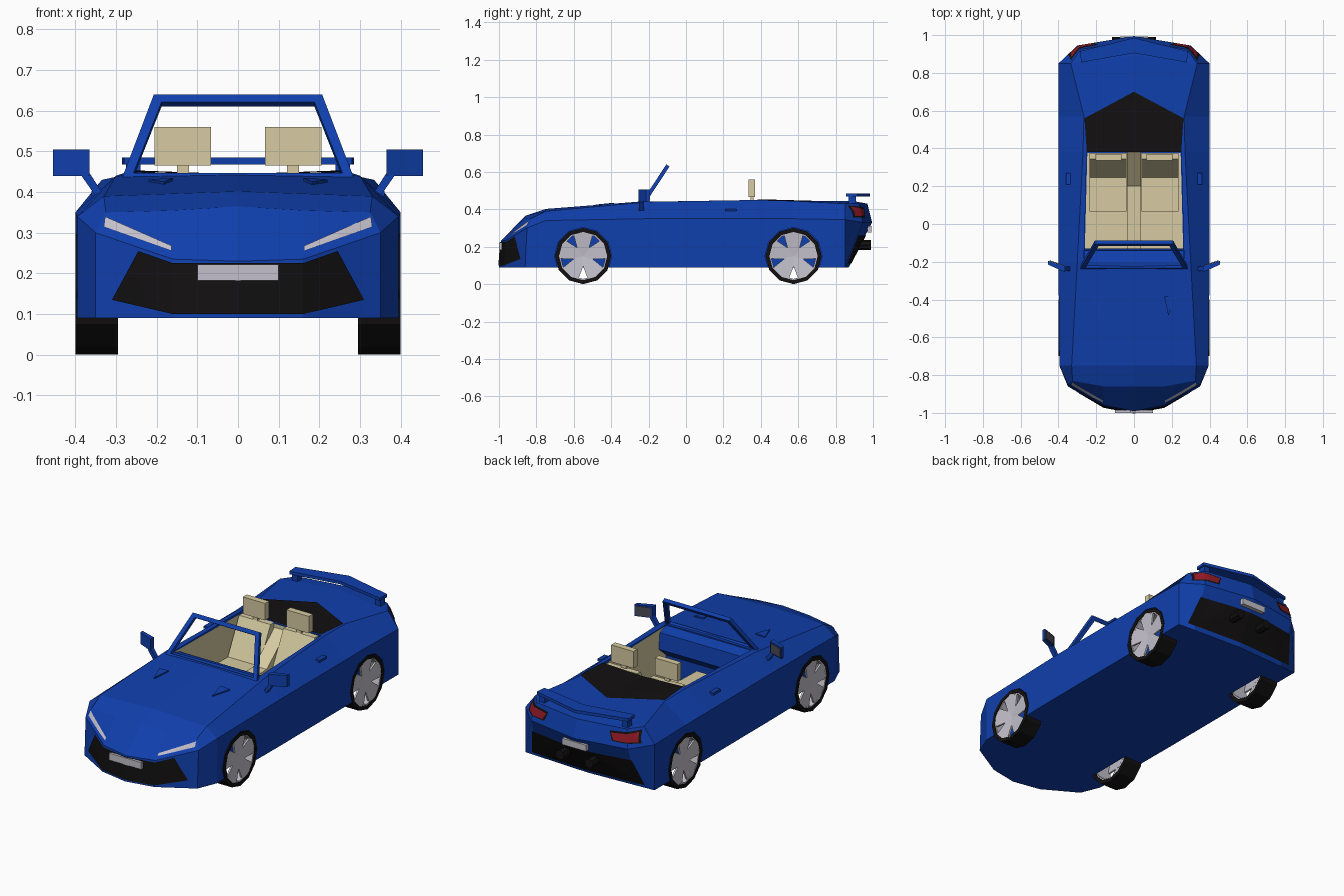
import bpy, bmesh, math
from mathutils import Vector
from mathutils.bvhtree import BVHTree

if "Cube" in bpy.data.objects:
    bpy.data.objects.remove(bpy.data.objects["Cube"])

def material(name, *rgb):
    m = bpy.data.materials.new(name)
    m.diffuse_color = (*rgb, 1)
    m.use_nodes = True
    m.node_tree.nodes["Principled BSDF"].inputs["Base Color"].default_value = m.diffuse_color
    return m

BLUE = material("blue_paint", .005, .05, .42)
BLACK = material("black", .006, .005, .005)
CREAM = material("cream", .68, .6, .36)
SILVER = material("silver", .55, .53, .6)
RED = material("red", .3, .01, .02)
GLASS = material("mirror_grey", .07, .07, .09)

def finish(name, bm, mat):
    me = bpy.data.meshes.new(name)
    bm.to_mesh(me)
    bm.free()
    ob = bpy.data.objects.new(name, me)
    bpy.context.collection.objects.link(ob)
    me.materials.append(mat)
    return ob

def build(verts, faces, mirror=True):
    bm = bmesh.new()
    for s in ((1, -1) if mirror else (1,)):
        vs = [bm.verts.new((s * v[0], v[1], v[2])) for v in verts]
        for f in faces:
            bm.faces.new([vs[i] for i in f])
    bmesh.ops.remove_doubles(bm, verts=bm.verts, dist=1e-5)
    bmesh.ops.recalc_face_normals(bm, faces=bm.faces)
    return bm

def prism(name, pts, vec, mat, mirror=True):
    n = len(pts)
    pts = [Vector(p) for p in pts]
    verts = pts + [p + Vector(vec) for p in pts]
    faces = [range(n), range(n, 2 * n)]
    faces += [(i, (i + 1) % n, n + (i + 1) % n, n + i) for i in range(n)]
    return finish(name, build(verts, faces, mirror), mat)

def box(name, x, y, z, mat, mirror=True):
    pts = [(a, b, z[0]) for a, b in ((x[0], y[0]), (x[1], y[0]), (x[1], y[1]), (x[0], y[1]))]
    return prism(name, pts, (0, 0, z[1] - z[0]), mat, mirror)

def lathe(name, profile, y, z, mat, n=12):
    """Closed (radius, x) profile turned about an axle along x."""
    k = len(profile)
    verts = [(x, y + r * math.sin(2 * math.pi * i / n), z - r * math.cos(2 * math.pi * i / n))
             for i in range(n) for r, x in profile]
    faces = [(i * k + j, i * k + (j + 1) % k, (i + 1) % n * k + (j + 1) % k, (i + 1) % n * k + j)
             for i in range(n) for j in range(k)]
    return finish(name, build(verts, faces), mat)

# Body: three half rings (sill, belt, shoulder) from front centre to rear centre
sill = [(0, -1, .09), (.16, -.97, .09), (.35, -.86, .09), (.395, -.75, .09), (.4, -.2, .09),
        (.4, .38, .09), (.4, .57, .09), (.4, .85, .09), (.3, .855, .09), (0, .87, .09)]
belt = [(0, -.99, .23), (.16, -.96, .235), (.35, -.85, .3), (.395, -.75, .34), (.4, -.2, .35),
        (.4, .38, .35), (.4, .57, .35), (.4, .85, .345), (.3, .945, .33), (0, .995, .33)]
shoulder = [(0, -.86, .365), (.16, -.86, .355), (.325, -.83, .35), (.33, -.75, .39), (.3, -.2, .44),
            (.27, .38, .45), (.265, .57, .445), (.335, .85, .43), (.28, .925, .43), (0, .97, .43)]
spine = [(0, -.75, .402), (0, -.2, .445), (0, .38, .44), (0, .65, .44), (0, .89, .445)]
n = len(sill)
faces = [range(n)]
for r in (0, n):
    faces += [(r + i, r + i + 1, r + n + i + 1, r + n + i) for i in range(n - 1)]
c, t = 2 * n, 3 * n
faces += [(c, c + 1, c + 2, c + 3, t)]
faces += [(c + 3 + i, c + 4 + i, t + 1 + i, t + i) for i in range(4)]
faces += [(c + 7, c + 8, c + 9, t + 4)]
bm = build(sill + belt + shoulder + spine, faces)
tree = BVHTree.FromBMesh(bm)
body = finish("body", bm, BLUE)

# Cut the cockpit and wheel arches out of the body
WHEELS = {"front": -.55, "rear": .575}
cutters = [prism("cockpit_cutter", [(-.265, -.2, .15), (.265, -.2, .15), (.25, .38, .15), (-.25, .38, .15)],
                 (0, 0, .5), BLUE, False)]
for end, y in WHEELS.items():
    circle = [(.285, y + .153 * math.sin(math.pi * i / 6), .15 - .153 * math.cos(math.pi * i / 6)) for i in range(12)]
    cutters.append(prism(end + "_arch_cutter", circle, (.2, 0, 0), BLUE))
for cut in cutters:
    cut.hide_render = True
    mod = body.modifiers.new(cut.name, 'BOOLEAN')
    mod.object, mod.operation, mod.solver = cut, 'DIFFERENCE', 'EXACT'
bpy.context.view_layer.update()
cut_mesh = bpy.data.meshes.new_from_object(body.evaluated_get(bpy.context.evaluated_depsgraph_get()))
body.modifiers.clear()
body.data = cut_mesh
for cut in cutters:
    bpy.data.objects.remove(cut)

# Panels laid on the body: outlines projected along an axis
def panel(name, pts, direction, mat, lift=.004):
    d = Vector(direction)
    bm = bmesh.new()
    for s in (1, -1):
        bm.faces.new([bm.verts.new((s * x, 0, w) if d.y else (s * x, w, 0)) for x, w in pts])
    bmesh.ops.triangulate(bm, faces=bm.faces)
    bmesh.ops.subdivide_edges(bm, edges=bm.edges, cuts=5, use_grid_fill=True)
    for v in bm.verts:
        start = v.co - d * 3 + Vector((.0004, 0, 0))
        hit = tree.ray_cast(start, d)[0] or tree.find_nearest(v.co + Vector((0, 0, .4)) * abs(d.z) - d * abs(d.y))[0]
        if d.y:
            v.co.y = hit.y
        else:
            v.co.z = hit.z
        v.co -= d * lift
    bmesh.ops.remove_doubles(bm, verts=bm.verts, dist=1e-5)
    bm.normal_update()
    for f in bm.faces:
        if f.normal.dot(d) > 0:
            f.normal_flip()
    return finish(name, bm, mat)

FRONT, BACK, TOP = (0, 1, 0), (0, -1, 0), (0, 0, -1)
panel("front_grille", [(0, .225), (.16, .225), (.245, .255), (.31, .135), (.16, .1), (0, .1)], FRONT, BLACK)
panel("headlights", [(.163, .256), (.33, .315), (.327, .34), (.163, .268)], FRONT, SILVER)
panel("tail_light_surround", [(.19, .408), (.335, .42), (.35, .357), (.21, .357)], BACK, BLACK)
panel("tail_lights", [(.2, .4), (.33, .412), (.34, .364), (.22, .364)], BACK, RED, .008)
panel("rear_diffuser", [(0, .26), (.31, .26), (.35, .11), (0, .11)], BACK, BLACK)
panel("soft_top_cover", [(0, .382), (.25, .382), (.262, .56), (0, .7)], TOP, BLACK)
box("front_plate", (-.1, .1), (-1, -.985), (.183, .222), SILVER, False)
box("rear_plate", (-.075, .075), (.97, .993), (.275, .31), SILVER, False)
prism("hood_vents", [(.16, -.385, .428), (.22, -.385, .424), (.182, -.485, .418)], (0, 0, .007), BLUE)

# Wheels: tyre, rim barrel and five wedge spokes
for end, y in WHEELS.items():
    lathe(end + "_tyres", [(.15, .295), (.15, .4), (.129, .4), (.129, .295)], y, .15, BLACK)
    lathe(end + "_rims", [(.13, .3), (.13, .396), (.122, .396), (.122, .3)], y, .15, SILVER)
    for k in range(5):
        a = 2 * math.pi * k / 5
        pt = lambda r, b, x: (x, y + r * math.sin(a + b), .15 + r * math.cos(a + b))
        prism(end + "_spokes", [pt(.02, -1.6, .375), pt(.127, -.42, .385), pt(.13, 0, .39),
                                pt(.127, .42, .385), pt(.02, 1.6, .375)], (.01, 0, 0), SILVER)

# Windscreen frame in a leaning plane
P = lambda x, t: (x, -.24 + .135 * t, .435 + .205 * t)
lean = (0, .017, -.011)
prism("windscreen_posts", [P(.285, 0), P(.207, 1), P(.188, .91), P(.257, .06)], lean, BLUE)
prism("windscreen_top_bar", [P(-.207, 1), P(.207, 1), P(.188, .91), P(-.188, .91)], lean, BLUE, False)
prism("windscreen_base_bar", [P(-.285, 0), P(.285, 0), P(.257, .06), P(-.257, .06)], lean, BLUE, False)

# Mirrors on slanted arms
prism("mirror_housings", [(.365, -.255, .44), (.455, -.215, .44), (.455, -.195, .44), (.365, -.225, .44)],
      (0, 0, .065), BLUE)
prism("mirror_glass", [(.372, -.222, .447), (.449, -.196, .447), (.449, -.196, .498), (.372, -.222, .498)],
      (-.001, .004, 0), GLASS)
prism("mirror_arms", [(.335, -.25, .4), (.35, -.25, .39), (.385, -.25, .44), (.367, -.25, .45)], (0, .025, 0), BLUE)

# Rear wing, exhausts and door handles
prism("rear_wing", [(0, .905, .468), (.28, .855, .468), (.285, .915, .468), (0, .985, .468)], (0, 0, .017), BLUE)
box("wing_supports", (.24, .275), (.87, .91), (.42, .47), BLUE)
prism("exhausts", [(.09 + .027 * math.cos(i * math.pi / 4), .92, .21 + .027 * math.sin(i * math.pi / 4))
                   for i in range(8)], (0, .07, 0), BLACK)
box("door_handles", (.335, .36), (.21, .27), (.39, .403), BLUE)

# Interior: lining, console, seats
finish("interior_lining", build(
    [(-.262, -.197, .153), (.262, -.197, .153), (.247, .377, .153), (-.247, .377, .153),
     (-.262, -.197, .436), (.262, -.197, .436), (.247, .377, .438), (-.247, .377, .438)],
    [(0, 1, 2, 3), (1, 5, 6, 2), (2, 6, 7, 3), (3, 7, 4, 0)], False), CREAM).data.flip_normals()
prism("dashboard", [(-.262, -.2, .437), (-.262, -.14, .42), (-.262, -.13, .33), (-.262, -.2, .27)],
      (.524, 0, 0), BLUE, False)
prism("centre_console", [(-.038, -.18, .15), (-.038, .38, .15), (-.038, .38, .42), (-.038, .2, .27), (-.038, -.15, .26)],
      (.076, 0, 0), CREAM, False)
box("seat_cushions", (.04, .235), (.065, .26), (.15, .25), CREAM)
prism("seat_backs", [(.04, .24, .24), (.04, .345, .445), (.04, .377, .445), (.04, .36, .24)], (.195, 0, 0), CREAM)
box("headrest_posts", (.12, .15), (.345, .36), (.44, .47), CREAM)
box("headrests", (.067, .205), (.335, .37), (.465, .56), CREAM)
